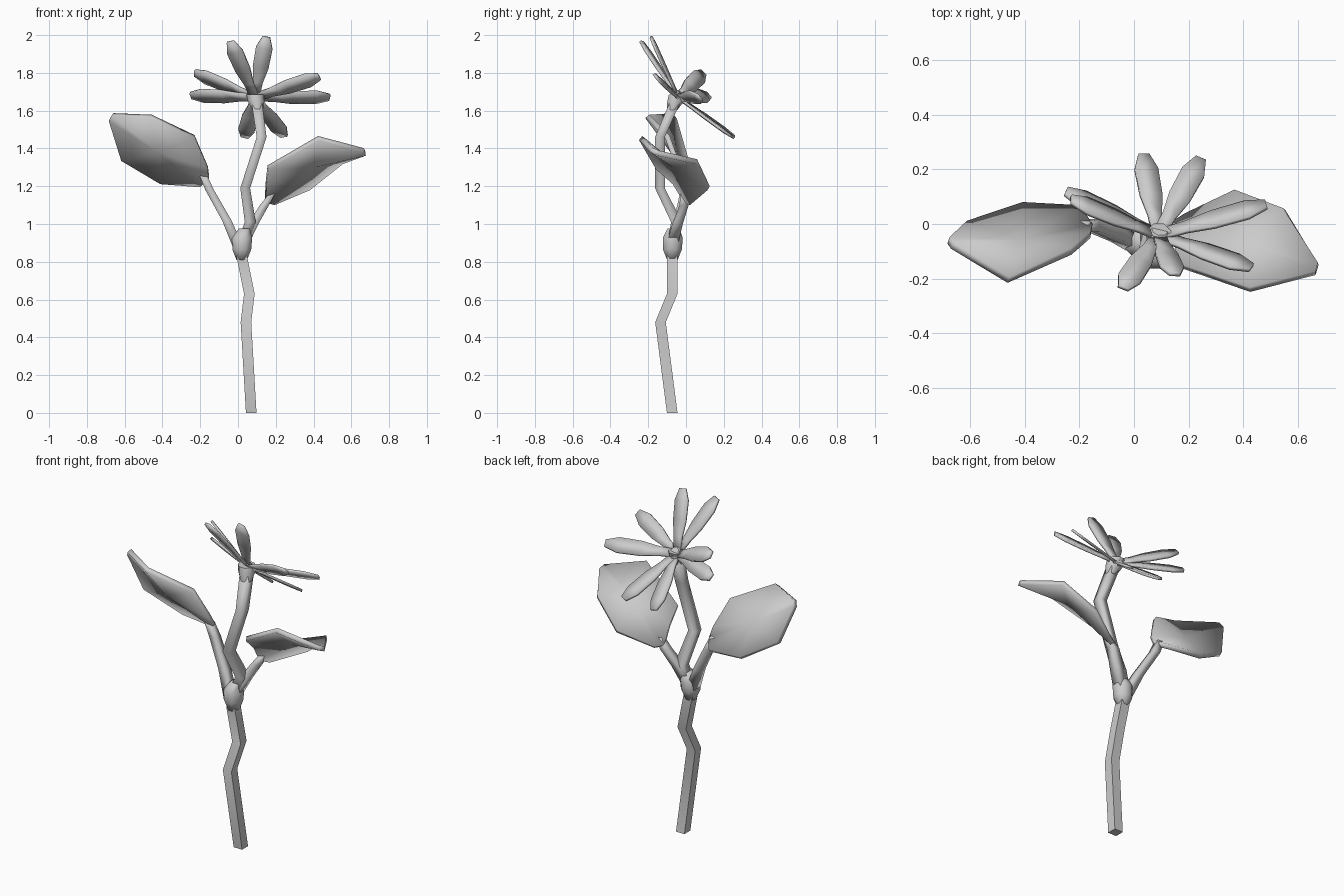
import bpy, bmesh, math
from mathutils import Vector

if "Cube" in bpy.data.objects:
    bpy.data.objects.remove(bpy.data.objects["Cube"])


def finish(name, bm, thickness=0, smooth=40):
    bmesh.ops.recalc_face_normals(bm, faces=bm.faces)
    me = bpy.data.meshes.new(name)
    bm.to_mesh(me)
    bm.free()
    ob = bpy.data.objects.new(name, me)
    bpy.context.collection.objects.link(ob)
    if thickness:
        mod = ob.modifiers.new("thickness", 'SOLIDIFY')
        mod.thickness = thickness
        mod.offset = 0
    bpy.ops.object.select_all(action='DESELECT')
    ob.select_set(True)
    bpy.context.view_layer.objects.active = ob
    bpy.ops.object.shade_smooth_by_angle(angle=math.radians(smooth))
    return ob


def tube(name, points, sides=4, smooth=40):
    """Sweep level rings through (x, y, z, half_width) points."""
    bm = bmesh.new()
    k = 1 / math.cos(math.pi / sides)
    rings = []
    for x, y, z, h in points:
        ring = []
        for i in range(sides):
            a = math.tau * (i + 0.5) / sides
            ring.append(bm.verts.new((x + h * k * math.cos(a), y + h * k * math.sin(a), z)))
        rings.append(ring)
    for r, s in zip(rings, rings[1:]):
        for i in range(sides):
            j = (i + 1) % sides
            bm.faces.new((r[i], r[j], s[j], s[i]))
    bm.faces.new(rings[0])
    bm.faces.new(rings[-1])
    return finish(name, bm, smooth=smooth)


def leaf(name, middle, outline):
    """Almost flat plate: outline fan around a middle point."""
    bm = bmesh.new()
    c = bm.verts.new(middle)
    outer = [bm.verts.new(p) for p in outline]
    for i, v in enumerate(outer):
        bm.faces.new((c, v, outer[(i + 1) % len(outer)]))
    return finish(name, bm, 0.028)


# Main stem, square in section: hard-edged below the joint, soft above
tube("lower_stem", [(0.07, -0.073, 0, 0.028), (0.042, -0.135, 0.48, 0.028),
                    (0.06, -0.073, 0.63, 0.028), (0.02, -0.072, 0.83, 0.028)])
tube("upper_stem", [(0.025, -0.068, 0.9, 0.03), (0.065, -0.05, 1.01, 0.029),
                    (0.038, -0.138, 1.19, 0.026), (0.125, -0.138, 1.46, 0.026),
                    (0.1, -0.06, 1.64, 0.028)], smooth=100)

# Swollen joint where the stalks branch off
tube("stem_joint", [(0.02, -0.072, 0.81, 0.028), (0.02, -0.072, 0.865, 0.05),
                    (0.022, -0.07, 0.925, 0.053), (0.035, -0.066, 0.975, 0.032)], 8, 70)

# Leaf stalks
tube("left_stalk", [(0.0, -0.07, 0.88, 0.028), (-0.06, -0.04, 1.02, 0.025),
                    (-0.15, -0.005, 1.18, 0.023), (-0.185, -0.01, 1.26, 0.02)], smooth=100)
tube("right_stalk", [(0.03, -0.07, 0.9, 0.03), (0.08, -0.045, 1.0, 0.028),
                     (0.14, -0.01, 1.1, 0.024), (0.18, -0.015, 1.16, 0.016)], smooth=100)

# Two broad leaves
leaf("left_leaf", (-0.42, -0.07, 1.385),
     [(-0.155, -0.01, 1.24), (-0.16, -0.04, 1.3), (-0.23, -0.1, 1.465),
      (-0.46, -0.205, 1.57), (-0.665, -0.08, 1.58), (-0.68, -0.06, 1.55),
      (-0.615, 0.0, 1.34), (-0.41, 0.07, 1.22), (-0.2, 0.06, 1.205)])
leaf("right_leaf", (0.4, -0.063, 1.31),
     [(0.145, 0.0, 1.12), (0.15, -0.06, 1.22), (0.16, -0.15, 1.3),
      (0.425, -0.24, 1.455), (0.665, -0.18, 1.39), (0.675, -0.145, 1.375),
      (0.55, 0.055, 1.33), (0.375, 0.12, 1.19), (0.19, 0.03, 1.11)])

# Flower: the head leans towards the back
centre = Vector((0.09, -0.04, 1.67))
normal = Vector((0.17, 0.73, 0.66)).normalized()

# Flared cup carrying the head, and the eye in the middle
tube("flower_cup", [(0.105, -0.075, 1.6, 0.027), (0.096, -0.055, 1.65, 0.044),
                    (0.09, -0.045, 1.685, 0.046)], 8, 50)
bm = bmesh.new()
bmesh.ops.create_cone(bm, cap_ends=True, segments=8, radius1=0.05, radius2=0.03, depth=0.025)
bm.transform(normal.to_track_quat('Z', 'Y').to_matrix().to_4x4())
bmesh.ops.translate(bm, verts=bm.verts, vec=centre + normal * 0.012)
finish("flower_eye", bm, smooth=50)

# Eight flat petals: tip position and twist about the length in degrees
petals = [((-0.04, -0.235, 1.965), 0), ((0.15, -0.185, 1.99), 0),
          ((0.43, -0.16, 1.78), 0), ((0.485, 0.072, 1.67), 0),
          ((0.245, 0.24, 1.465), 0), ((0.035, 0.255, 1.46), 0),
          ((-0.25, 0.12, 1.68), 0), ((-0.23, 0.09, 1.8), 0)]
profile = [(0.06, 0.024), (0.25, 0.026), (0.5, 0.042), (0.82, 0.044), (1.0, 0.02)]
for n, (tip, twist) in enumerate(petals):
    d = Vector(tip) - centre
    side = normal.cross(d).normalized()
    up = d.cross(side).normalized()
    side = side * math.cos(math.radians(twist)) + up * math.sin(math.radians(twist))
    bm = bmesh.new()
    rows = []
    for t, w in profile:
        p = centre + d * t
        rows.append([bm.verts.new(p + side * w * s) for s in (-1, 1)])
    for a, b in zip(rows, rows[1:]):
        bm.faces.new((a[0], a[1], b[1], b[0]))
    finish(f"petal_{n + 1}", bm, 0.014)
